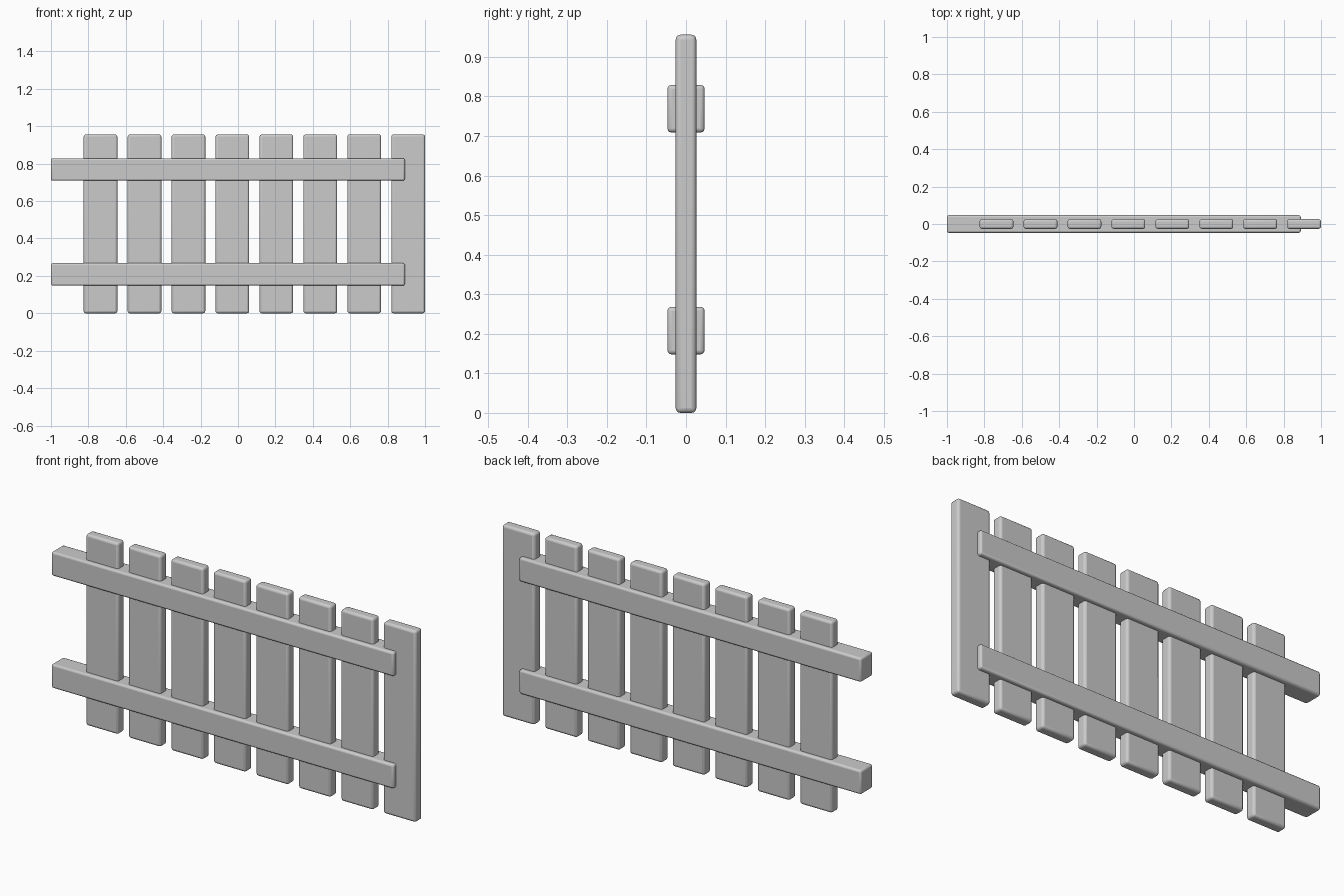
import bpy

if "Cube" in bpy.data.objects:
    bpy.data.objects.remove(bpy.data.objects["Cube"])


def board(name, x0, x1, depth, z0, z1, radius):
    """Box with rounded edges, centred on y = 0."""
    bpy.ops.mesh.primitive_cube_add(size=1, location=((x0 + x1) / 2, 0, (z0 + z1) / 2))
    obj = bpy.context.object
    obj.name = name
    obj.scale = (x1 - x0, depth, z1 - z0)
    bpy.ops.object.transform_apply(location=False, rotation=False, scale=True)
    bevel = obj.modifiers.new("rounded_edges", 'BEVEL')
    bevel.width = radius
    bevel.segments = 3
    bpy.ops.object.shade_smooth_by_angle()
    return obj


# Upright pickets, evenly spaced
PICKETS, PITCH, WIDTH = 8, 0.235, 0.18
for i in range(PICKETS):
    right = 1.0 - PITCH * (PICKETS - 1 - i)
    board(f"picket_{i + 1}", right - WIDTH, right, 0.052, 0.0, 0.956, 0.012)

# Horizontal rails, overhanging on the left for joining to the next panel
for name, z in (("lower_rail", 0.148), ("upper_rail", 0.709)):
    board(name, -1.0, 0.892, 0.094, z, z + 0.12, 0.01)
